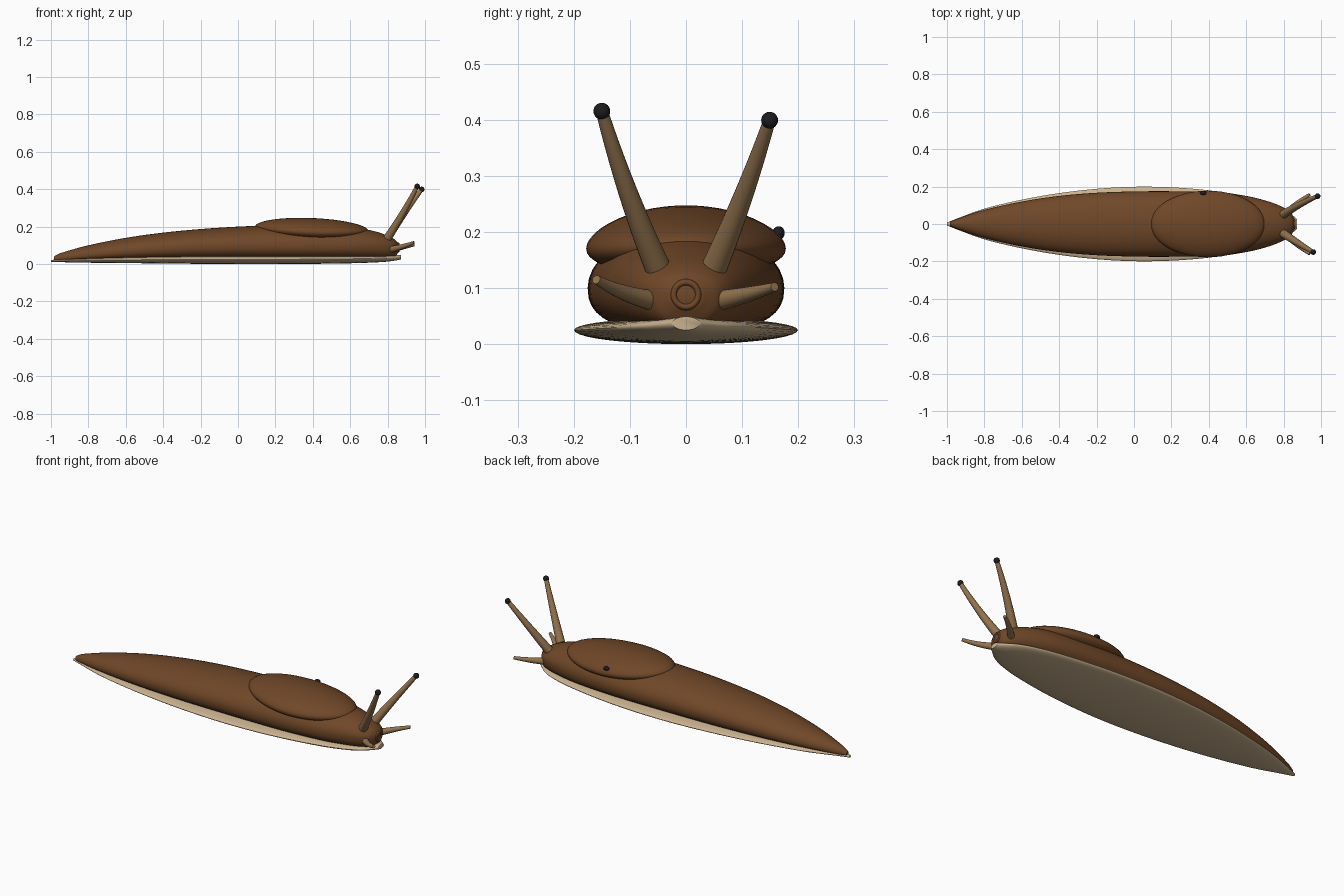
import bpy, bmesh, math
from mathutils import Vector

if "Cube" in bpy.data.objects:
    bpy.data.objects.remove(bpy.data.objects["Cube"])


def material(name, color):
    m = bpy.data.materials.new(name)
    m.diffuse_color = (*color, 1)
    m.use_nodes = True
    m.node_tree.nodes["Principled BSDF"].inputs["Base Color"].default_value = m.diffuse_color
    return m


BROWN = material("skin brown", (0.16, 0.063, 0.021))
CREAM = material("sole cream", (0.60, 0.45, 0.28))
TAN = material("tentacle tan", (0.29, 0.17, 0.075))
BLACK = material("eye black", (0.012, 0.012, 0.014))


def finish(name, bm, mat, angle=60):
    bmesh.ops.recalc_face_normals(bm, faces=bm.faces)
    me = bpy.data.meshes.new(name)
    bm.to_mesh(me)
    bm.free()
    ob = bpy.data.objects.new(name, me)
    bpy.context.collection.objects.link(ob)
    me.materials.append(mat)
    bpy.ops.object.select_all(action='DESELECT')
    ob.select_set(True)
    bpy.context.view_layer.objects.active = ob
    bpy.ops.object.shade_smooth_by_angle(angle=math.radians(angle))
    return ob


def skin(bm, rings):
    """Bridge closed rings of points and cap both ends."""
    vs = [[bm.verts.new(p) for p in r] for r in rings]
    n = len(vs[0])
    for a, b in zip(vs, vs[1:]):
        for i in range(n):
            j = (i + 1) % n
            bm.faces.new((a[i], a[j], b[j], b[i]))
    bm.faces.new(vs[0])
    bm.faces.new(vs[-1])


def smooth_path(pts, steps):
    """Catmull-Rom interpolation of rows with non-uniform x spacing."""
    pts = [Vector(p) for p in pts]
    out = []
    for i in range(len(pts) - 1):
        a, b = pts[i], pts[i + 1]
        h = b[0] - a[0]

        def slope(k):
            lo, hi = max(k - 1, 0), min(k + 1, len(pts) - 1)
            return (pts[hi] - pts[lo]) / (pts[hi][0] - pts[lo][0])
        m0, m1 = slope(i), slope(i + 1)
        for s in range(steps):
            t = s / steps
            p = (a * (2*t**3 - 3*t*t + 1) + m0 * h * (t**3 - 2*t*t + t)
                 + b * (3*t*t - 2*t**3) + m1 * h * (t**3 - t*t))
            p[0] = a[0] + t * h
            out.append(p)
    return out + [pts[-1]]


def loft(name, stations, mat, low_power, n=40, angle=60):
    """Stations are x, half width, bottom z, widest z, top z."""
    rings = []
    for x, w, zb, zm, zt in smooth_path(stations, 5):
        ring = []
        for i in range(n):
            a = 2 * math.pi * i / n
            c, s = math.cos(a), math.sin(a)
            e = 1 if s >= 0 else 2 / low_power
            y = w * math.copysign(abs(c) ** e, c)
            z = zm + (zt - zm) * s if s >= 0 else zm - (zm - zb) * abs(s) ** e
            ring.append((x, y, z))
        rings.append(ring)
    bm = bmesh.new()
    skin(bm, rings)
    return finish(name, bm, mat, angle)


# Body tapering to the tail, blunt at the head
loft("body", [
    (-0.985, 0.010, 0.017, 0.026, 0.040), (-0.95, 0.026, 0.016, 0.032, 0.058),
    (-0.8, 0.075, 0.018, 0.05, 0.100), (-0.6, 0.120, 0.018, 0.07, 0.140),
    (-0.4, 0.150, 0.018, 0.085, 0.168), (-0.2, 0.167, 0.018, 0.095, 0.187),
    (0.0, 0.174, 0.018, 0.10, 0.200), (0.2, 0.175, 0.018, 0.10, 0.207),
    (0.4, 0.170, 0.018, 0.10, 0.207), (0.6, 0.150, 0.02, 0.10, 0.198),
    (0.72, 0.120, 0.022, 0.10, 0.178), (0.80, 0.088, 0.026, 0.097, 0.152),
    (0.84, 0.060, 0.036, 0.093, 0.130), (0.858, 0.028, 0.065, 0.089, 0.110),
], BROWN, 2.5)

# Broad flat sole
loft("foot", [
    (-1.0, 0.008, 0.011, 0.016, 0.022), (-0.95, 0.028, 0.010, 0.018, 0.026),
    (-0.8, 0.082, 0.007, 0.02, 0.033), (-0.6, 0.130, 0.005, 0.022, 0.040),
    (-0.4, 0.165, 0.003, 0.024, 0.044), (-0.2, 0.188, 0.001, 0.025, 0.046),
    (0.0, 0.199, 0.0, 0.025, 0.047), (0.2, 0.196, 0.0, 0.025, 0.047),
    (0.4, 0.180, 0.001, 0.026, 0.047), (0.6, 0.150, 0.004, 0.028, 0.047),
    (0.72, 0.120, 0.008, 0.03, 0.047), (0.80, 0.085, 0.013, 0.032, 0.047),
    (0.85, 0.045, 0.020, 0.035, 0.048), (0.872, 0.024, 0.025, 0.037, 0.049),
], CREAM, 2, angle=50)

# Saddle-shaped mantle draped over the back
bm = bmesh.new()
bmesh.ops.create_uvsphere(bm, u_segments=48, v_segments=24, radius=1)
for v in bm.verts:
    x, y, z = v.co
    y *= 0.178
    v.co = (0.395 + 0.305 * x, y, 0.186 - 0.012 * x + 0.06 * z - 0.5 * y * y)
finish("mantle", bm, BROWN)


def ball(name, center, scale, mat):
    bm = bmesh.new()
    bmesh.ops.create_uvsphere(bm, u_segments=20, v_segments=12, radius=1)
    for v in bm.verts:
        v.co = Vector(center) + Vector(scale) * v.co
    return finish(name, bm, mat)


# Breathing pore on one side of the mantle
ball("breathing_pore", (0.37, 0.165, 0.198), (0.017, 0.011, 0.012), BLACK)


def tentacle(name, base, bend, tip, r0, r1):
    """Tapered tube along a quadratic curve."""
    p0, p1, p2 = Vector(base), Vector(bend), Vector(tip)
    rings, steps, n = [], 10, 20
    for k in range(steps + 1):
        t = k / steps
        c = p0 * (1 - t)**2 + p1 * 2 * t * (1 - t) + p2 * t * t
        d = ((p1 - p0) * (1 - t) + (p2 - p1) * t).normalized()
        u = d.cross(Vector((0, 0, 1))).normalized()
        w = d.cross(u)
        r = r0 + (r1 - r0) * t
        rings.append([c + r * (u * math.cos(2 * math.pi * i / n)
                               + w * math.sin(2 * math.pi * i / n)) for i in range(n)])
    bm = bmesh.new()
    skin(bm, rings)
    finish(name, bm, TAN)


# Eye stalks and feelers, slightly different on each side
for side, s, eye, feel in (("right", -1, (0.958, -0.150, 0.415), (0.94, -0.160, 0.115)),
                           ("left", 1, (0.982, 0.149, 0.399), (0.94, 0.158, 0.102))):
    tentacle("eye_stalk_" + side, (0.80, s * 0.052, 0.140),
             (0.885, s * 0.108, 0.27), eye, 0.023, 0.011)
    ball("eye_" + side, eye, (0.015,) * 3, BLACK)
    tentacle("feeler_" + side, (0.81, s * 0.052, 0.076),
             (0.87, s * 0.115, 0.088), feel, 0.019, 0.008)

# Ringed mouth
rings = []
bm = bmesh.new()
N, M = 28, 10
vs = [[bm.verts.new((0.855 + 0.008 * math.sin(b),
                     (0.022 + 0.006 * math.cos(b)) * math.cos(a),
                     0.088 + (0.022 + 0.006 * math.cos(b)) * math.sin(a)))
       for b in (2 * math.pi * j / M for j in range(M))]
      for a in (2 * math.pi * i / N for i in range(N))]
for i in range(N):
    for j in range(M):
        k, l = (i + 1) % N, (j + 1) % M
        bm.faces.new((vs[i][j], vs[k][j], vs[k][l], vs[i][l]))
finish("mouth_ring", bm, BROWN)
